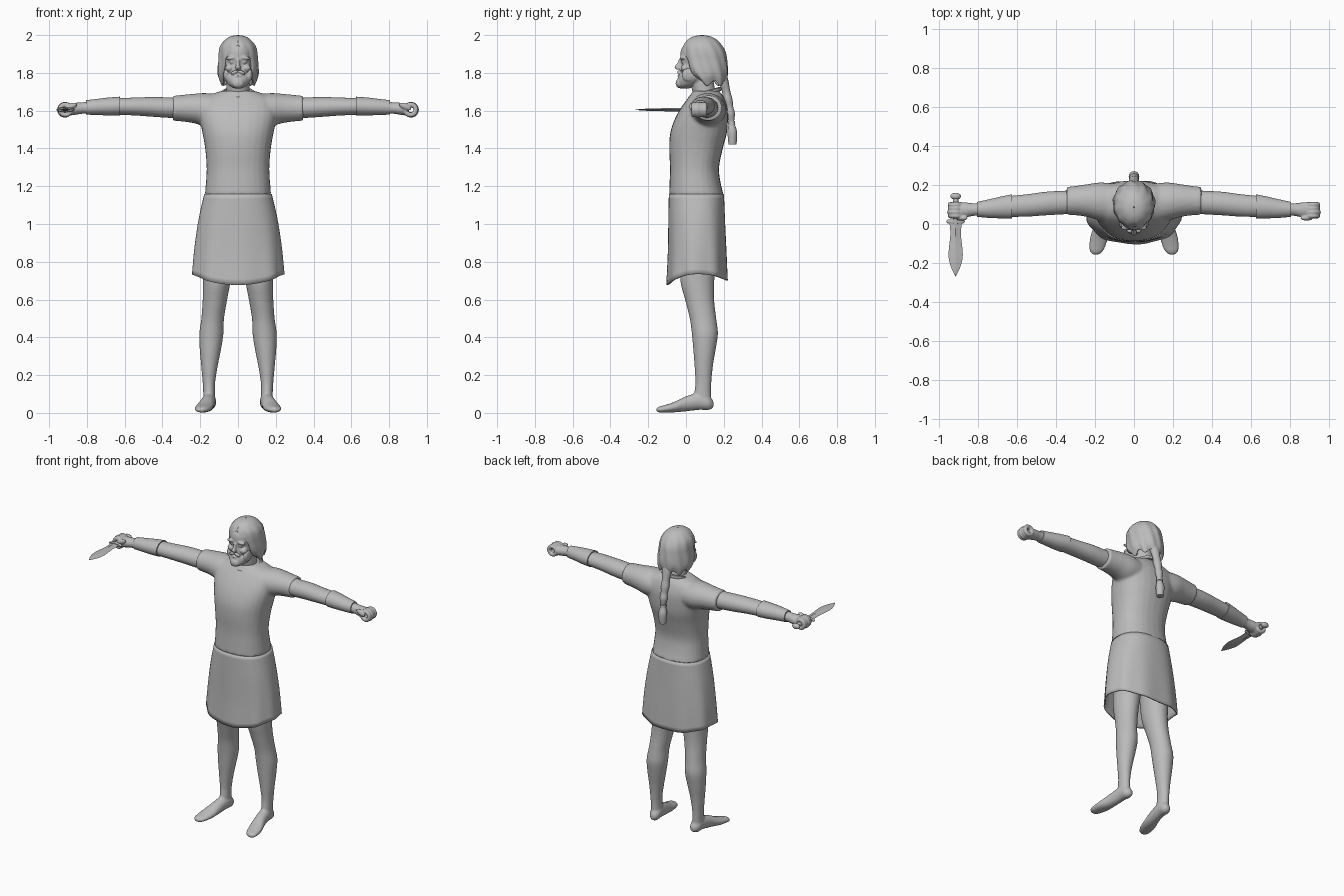
import bpy, bmesh, math
from mathutils import Matrix, Vector

grey = bpy.data.materials.new("plain grey")
grey.diffuse_color = (0.5, 0.5, 0.5, 1)
TAU = 2 * math.pi


def grid(bm, rows, close_u=True, close_v=False, caps=False):
    """Skin rows of points with quads."""
    vs = [[bm.verts.new(p) for p in r] for r in rows]
    nr, n = len(vs), len(vs[0])
    for i in range(nr if close_v else nr - 1):
        a, b = vs[i], vs[(i + 1) % nr]
        for j in range(n if close_u else n - 1):
            k = (j + 1) % n
            bm.faces.new((a[j], a[k], b[k], b[j]))
    if caps:
        bm.faces.new(vs[0])
        bm.faces.new(vs[-1])


def spline(keys, steps=4):
    """Smoothly fill in between key rings."""
    out = []
    for i in range(len(keys) - 1):
        p = [keys[max(0, min(len(keys) - 1, i + d))] for d in (-1, 0, 1, 2)]
        for s in range(steps):
            t = s / steps
            out.append([b + 0.5 * t * (c - a + t * (2*a - 5*b + 4*c - d + t * (3*(b - c) + d - a)))
                        for a, b, c, d in zip(*p)])
    return out + [list(keys[-1])]


def loft(bm, axis, keys, n=28, caps=True, power=2.0, steps=4):
    """Rings (position, centre 1, centre 2, radius 1, radius 2) along an axis."""
    rows = []
    for t, c1, c2, r1, r2 in spline(keys, steps):
        row = []
        for j in range(n):
            c, s = math.cos(TAU * j / n), math.sin(TAU * j / n)
            u = c1 + r1 * math.copysign(abs(c) ** (2 / power), c)
            v = c2 + r2 * math.copysign(abs(s) ** (2 / power), s)
            row.append({'x': (t, u, v), 'y': (u, t, v), 'z': (u, v, t)}[axis])
        rows.append(row)
    grid(bm, rows, caps=caps)


def blob(bm, pos, size, turn=0.0, n=16):
    m = Matrix.Translation(pos) @ Matrix.Rotation(turn, 4, 'Y') @ Matrix.Diagonal((*size, 1))
    bmesh.ops.create_uvsphere(bm, u_segments=n, v_segments=n // 2 + 2, radius=1, matrix=m)


def ring(bm, centre, major, minor, n=24, m=10):
    """Torus whose hole runs along y."""
    rows = []
    for i in range(n):
        a = TAU * i / n
        out = Vector((math.cos(a), 0, math.sin(a)))
        rows.append([Vector(centre) + out * (major + minor * math.cos(TAU * j / m))
                     + Vector((0, minor * math.sin(TAU * j / m), 0)) for j in range(m)])
    grid(bm, rows, close_v=True)


def finish(bm, name, mirror=False, voxel=0, smooth=3, thick=0, angle=40):
    bmesh.ops.recalc_face_normals(bm, faces=bm.faces)
    me = bpy.data.meshes.new(name)
    bm.to_mesh(me)
    bm.free()
    me.materials.append(grey)
    ob = bpy.data.objects.new(name, me)
    bpy.context.collection.objects.link(ob)
    bpy.ops.object.select_all(action='DESELECT')
    ob.select_set(True)
    bpy.context.view_layer.objects.active = ob
    bpy.ops.object.shade_smooth_by_angle(angle=math.radians(angle))
    if mirror:
        ob.modifiers.new("mirror", 'MIRROR').use_mirror_merge = False
    if thick:
        s = ob.modifiers.new("thickness", 'SOLIDIFY')
        s.thickness, s.offset = thick, -1
    if voxel:
        r = ob.modifiers.new("blend", 'REMESH')
        r.mode, r.voxel_size, r.use_smooth_shade = 'VOXEL', voxel, True
        s = ob.modifiers.new("soften", 'SMOOTH')
        s.factor, s.iterations = 0.5, smooth
    return ob


# Shirt: body and short sleeves blended together
bm = bmesh.new()
loft(bm, 'z', [(1.152, 0, .055, .176, .145), (1.22, 0, .048, .17, .135), (1.3, 0, .045, .166, .13),
               (1.4, 0, .053, .174, .142), (1.48, 0, .066, .188, .15), (1.55, 0, .08, .202, .142),
               (1.61, 0, .095, .208, .125), (1.66, 0, .105, .19, .1), (1.69, 0, .108, .13, .08),
               (1.705, 0, .105, .085, .07)], power=2.3)
for s in (1, -1):
    loft(bm, 'x', [(s * .08, .105, 1.6, .10, .085), (s * .17, .115, 1.605, .098, .088),
                   (s * .24, .12, 1.612, .084, .077), (s * .30, .12, 1.613, .075, .07),
                   (s * .345, .118, 1.613, .072, .066)])
finish(bm, "shirt", voxel=.009, smooth=4)

# Neckline band, lower at the front
bm = bmesh.new()
rows = []
for i in range(32):
    a = TAU * i / 32
    d = Vector((math.sin(a), -math.cos(a), 0))
    c = Vector((.083 * d.x, .1 + .08 * d.y, 1.69 + .025 * d.y))
    rows.append([c + d * .009 * math.cos(b) + Vector((0, 0, .012 * math.sin(b)))
                 for b in [TAU * j / 8 for j in range(8)]])
grid(bm, rows, close_v=True)
finish(bm, "neckline")

# Skirt with a hem that dips at front and back
bm = bmesh.new()
rows = []
for t, cy, rx, ry, fold in spline([(0, .055, .179, .146, 0), (.3, .057, .208, .15, .2),
                                   (.65, .06, .23, .155, .6), (1, .06, .243, .162, 1)]):
    row = []
    for j in range(64):
        a = TAU * j / 64
        x, y = math.sin(a), -math.cos(a)
        hem = .735 - (.057 if y < 0 else .035) * y * y
        k = 1 + .018 * fold * math.sin(9 * a + 1)
        sq = lambda v: math.copysign(abs(v) ** .85, v)
        row.append((rx * k * sq(x), cy + ry * k * sq(y), 1.158 + t * (hem - 1.158)))
    rows.append(row)
grid(bm, rows)
finish(bm, "skirt", thick=.008)

# Legs with bare feet
bm = bmesh.new()
loft(bm, 'z', [(1.0, .095, .07, .09, .1), (.85, .103, .065, .084, .097), (.7, .112, .06, .073, .09),
               (.6, .122, .072, .065, .077), (.5, .134, .09, .06, .07), (.42, .141, .1, .064, .069),
               (.34, .146, .098, .057, .06), (.25, .151, .094, .044, .049), (.16, .154, .092, .033, .042),
               (.10, .153, .088, .031, .045), (.05, .152, .088, .032, .045)])
loft(bm, 'y', [(.146, .147, .045, .014, .016), (.12, .15, .053, .033, .038), (.07, .153, .061, .036, .045),
               (0, .163, .048, .039, .04), (-.06, .177, .031, .046, .028), (-.11, .187, .022, .043, .02),
               (-.14, .193, .018, .034, .016), (-.157, .195, .016, .015, .009)])
finish(bm, "legs", mirror=True, voxel=.007, smooth=4)

# Arms: upper arm, then a forearm wrap with a visible edge
bm = bmesh.new()
loft(bm, 'x', [(.28, .115, 1.616, .06, .054), (.36, .11, 1.616, .06, .054), (.45, .105, 1.62, .06, .052),
               (.55, .095, 1.622, .057, .047), (.64, .09, 1.622, .053, .044)])
finish(bm, "upper_arms", mirror=True)
bm = bmesh.new()
loft(bm, 'x', [(.625, .09, 1.624, .062, .05), (.68, .085, 1.622, .056, .048), (.74, .079, 1.62, .048, .043),
               (.805, .075, 1.617, .038, .038)])
finish(bm, "forearm_wraps", mirror=True)

# Hands: palm, four curled fingers leaving a round grip, and a thumb
bm = bmesh.new()
loft(bm, 'x', [(.78, .075, 1.617, .034, .034), (.82, .074, 1.614, .032, .03), (.86, .072, 1.61, .038, .032),
               (.886, .07, 1.607, .042, .032)])
for i in range(4):
    ring(bm, (.914 + .002 * (i % 2), .042 + .019 * i, 1.605), .029 - .0015 * abs(i - 1), .0135)
blob(bm, (.885, .03, 1.622), (.036, .013, .015), .45)
finish(bm, "hands", mirror=True, voxel=.0045, smooth=2)

# Dagger in one hand: grip, pommel, guard and leaf blade
X, Z = -.914, 1.605
bm = bmesh.new()
loft(bm, 'y', [(.14, X, Z, .013, .013), (.07, X, Z, .016, .016), (0, X, Z, .013, .013)], n=12)
blob(bm, (X, .142, Z), (.027, .018, .018))
finish(bm, "dagger_grip")
bm = bmesh.new()
loft(bm, 'y', [(.022, X, Z, .042, .01), (.012, X, Z, .048, .013), (.003, X, Z, .04, .01)], n=16, steps=2)
finish(bm, "dagger_guard")
bm = bmesh.new()
loft(bm, 'y', [(.01, X, Z, .032, .009), (-.05, X, Z, .027, .009), (-.12, X, Z, .034, .008),
               (-.17, X, Z, .036, .007), (-.22, X, Z, .024, .005), (-.268, X, Z, .001, .001)], n=4)
finish(bm, "dagger_blade", angle=15)

# Head: neck, skull, brow, nose, cheeks, eyes and ears
bm = bmesh.new()
loft(bm, 'z', [(1.6, 0, .115, .075, .07), (1.68, 0, .1, .064, .062), (1.75, 0, .085, .06, .062),
               (1.82, 0, .08, .055, .06)])
loft(bm, 'z', [(1.735, 0, .03, .04, .055), (1.76, 0, .045, .062, .076), (1.80, 0, .06, .074, .09),
               (1.845, 0, .073, .08, .098), (1.875, 0, .075, .083, .105), (1.92, 0, .078, .083, .105),
               (1.955, 0, .082, .07, .085), (1.98, 0, .085, .035, .045)])
loft(bm, 'z', [(1.875, 0, -.024, .009, .012), (1.85, 0, -.034, .009, .014), (1.83, 0, -.042, .014, .019),
               (1.818, 0, -.036, .015, .015)], n=12)
for s in (1, -1):
    blob(bm, (s * .034, -.019, 1.879), (.033, .014, .01), s * .12)
    blob(bm, (s * .045, -.004, 1.825), (.024, .024, .02))
    blob(bm, (s * .033, -.014, 1.858), (.015, .012, .008))
    blob(bm, (s * .083, .08, 1.845), (.01, .02, .03))
finish(bm, "head", voxel=.005, smooth=2)

# Beard with moustache and lower lip
bm = bmesh.new()
loft(bm, 'z', [(1.718, 0, -.005, .02, .025), (1.735, 0, .008, .048, .05), (1.76, 0, .026, .067, .071),
               (1.785, 0, .042, .075, .08), (1.80, 0, .052, .073, .08)])
blob(bm, (0, -.035, 1.745), (.034, .02, .026))
blob(bm, (0, -.036, 1.784), (.018, .01, .006))
for s in (1, -1):
    blob(bm, (s * .019, -.035, 1.803), (.022, .012, .009), s * .35)
    blob(bm, (s * .062, .012, 1.79), (.015, .035, .036))
finish(bm, "beard", voxel=.005, smooth=2)

# Hair shell with wavy locks; the last key value opens it around the face
bm = bmesh.new()
rows = []
for z, cy, rx, ry, gap in spline([(2.0, .085, .004, .004, 0), (1.993, .085, .04, .045, 0),
                                  (1.975, .086, .068, .078, 0), (1.945, .088, .092, .102, .03),
                                  (1.91, .093, .101, .115, .38), (1.87, .097, .104, .119, .72),
                                  (1.82, .103, .108, .119, .8), (1.78, .112, .106, .108, .85),
                                  (1.745, .125, .09, .085, 1.0)]):
    row = []
    low = max(0, (1.86 - z) / .115)
    for j in range(61):
        a = gap + (TAU - 2 * gap) * j / 60
        k = 1 + .022 * math.sin(11 * a + 22 * z) * min(1, (2 - z) * 14)
        drop = .014 * low * math.sin(7 * a + 1)
        row.append((rx * k * math.sin(a), cy - ry * k * math.cos(a), z + drop))
    rows.append(row)
grid(bm, rows, close_u=False)
bmesh.ops.remove_doubles(bm, verts=bm.verts, dist=.0003)
finish(bm, "hair", thick=.014, angle=60)

# Braid hanging down the back, tied near its end
bm = bmesh.new()
loft(bm, 'z', [(1.80, 0, .185, .04, .03), (1.75, 0, .2, .032, .026), (1.70, 0, .213, .024, .022),
               (1.66, 0, .221, .027, .025), (1.62, 0, .23, .022, .02), (1.585, 0, .236, .025, .023),
               (1.545, 0, .24, .016, .015), (1.525, 0, .242, .018, .017), (1.49, 0, .245, .027, .025),
               (1.45, 0, .246, .025, .024), (1.422, 0, .246, .022, .021)], n=16)
finish(bm, "braid")
bm = bmesh.new()
loft(bm, 'z', [(1.545, 0, .24, .02, .019), (1.528, 0, .242, .02, .019)], n=16, steps=1)
finish(bm, "braid_tie")
